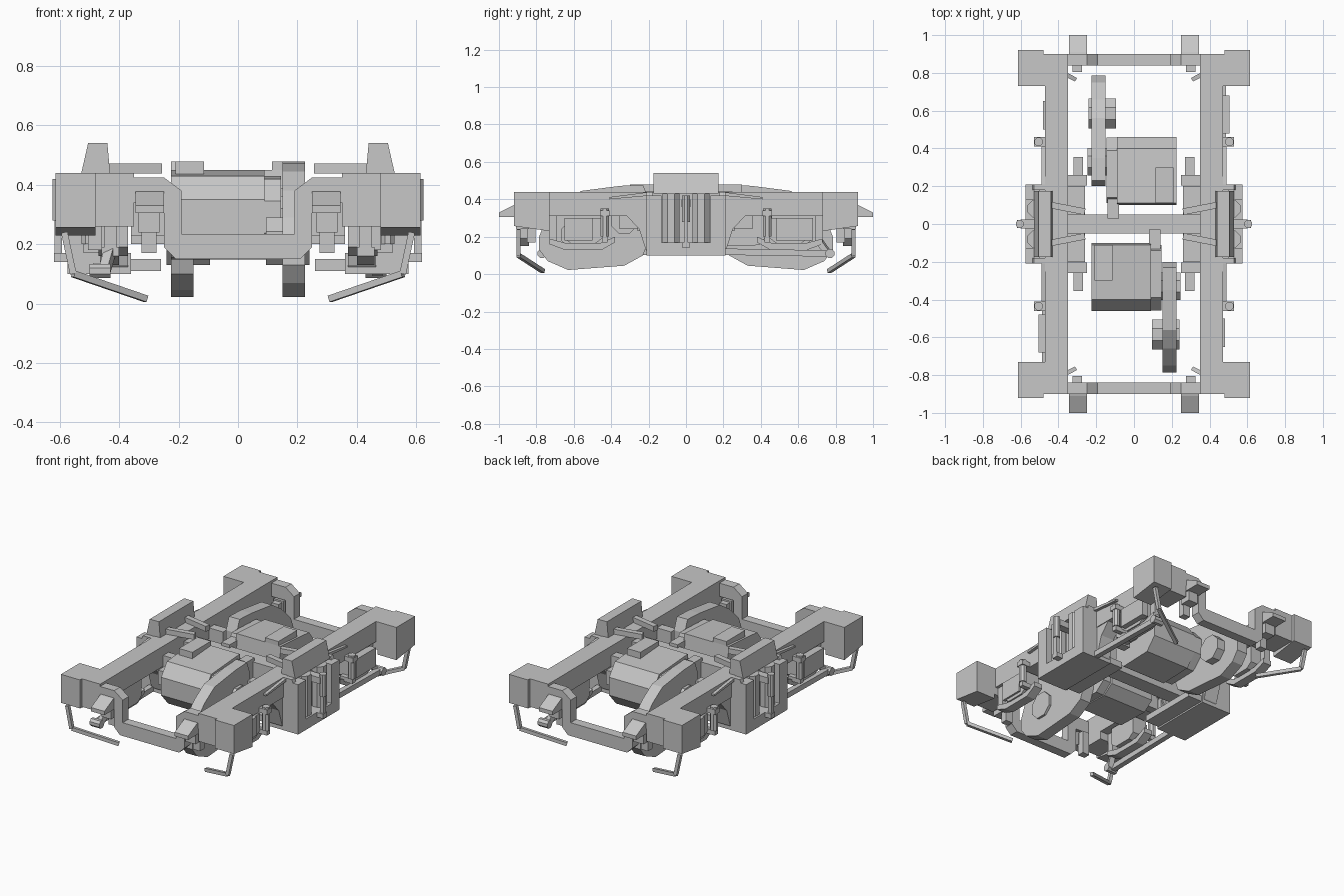
import bpy, bmesh, math
from mathutils import Vector

cube = bpy.data.objects.get("Cube")
if cube:
    bpy.data.objects.remove(cube)

steel = bpy.data.materials.new("steel_grey")
steel.use_nodes = True
GREY = (0.57, 0.57, 0.57, 1)
steel.diffuse_color = GREY
steel.node_tree.nodes["Principled BSDF"].inputs["Base Color"].default_value = GREY

# Ways of repeating a part: mirrored signs for x and y
ONE = [(1, 1)]
SIDES = [(1, 1), (-1, 1)]
ENDS = [(1, 1), (1, -1)]
QUAD = SIDES + [(1, -1), (-1, -1)]
TURN = [(1, 1), (-1, -1)]
OTHER_TURN = [(1, -1), (-1, 1)]


def prism(name, axis, profile, lo, hi, copies=ONE):
    """Extrude a profile along an axis; profile holds the two other axes in order."""
    bm = bmesh.new()
    for sx, sy in copies:
        loops = []
        for d in (lo, hi):
            loop = []
            for a, b in profile:
                x, y, z = {"x": (d, a, b), "y": (a, d, b), "z": (a, b, d)}[axis]
                loop.append(bm.verts.new((x * sx, y * sy, z)))
            loops.append(loop)
        n = len(profile)
        bm.faces.new(loops[0])
        bm.faces.new(loops[1])
        for i in range(n):
            j = (i + 1) % n
            bm.faces.new((loops[0][i], loops[0][j], loops[1][j], loops[1][i]))
    bmesh.ops.recalc_face_normals(bm, faces=bm.faces)
    mesh = bpy.data.meshes.new(name)
    bm.to_mesh(mesh)
    bm.free()
    mesh.materials.append(steel)
    obj = bpy.data.objects.new(name, mesh)
    bpy.context.collection.objects.link(obj)
    return obj


def box(name, x, y, z, copies=ONE):
    return prism(name, "z", [(x[0], y[0]), (x[1], y[0]), (x[1], y[1]), (x[0], y[1])], *z, copies)


def ring(a, b, r, n=8):
    turn = math.pi / n
    return [(a + r * math.cos(turn + 2 * turn * i), b + r * math.sin(turn + 2 * turn * i)) for i in range(n)]


def rod(name, points, w, copies=ONE):
    """Square bar along a path, one skinny box per stretch."""
    for k, (p, q) in enumerate(zip(points, points[1:])):
        p, q = Vector(p), Vector(q)
        turn = (q - p).to_track_quat("Z", "Y")
        mesh = prism(f"{name}_{k + 1}", "z", [(-w, -w), (w, -w), (w, w), (-w, w)], 0, (q - p).length, copies).data
        for i, v in enumerate(mesh.vertices):
            sx, sy = copies[i // 8]
            c = turn @ Vector((v.co.x * sx, v.co.y * sy, v.co.z)) + p
            v.co = (c.x * sx, c.y * sy, c.z)
        bm = bmesh.new()
        bm.from_mesh(mesh)
        bmesh.ops.recalc_face_normals(bm, faces=bm.faces)
        bm.to_mesh(mesh)
        bm.free()


# Main frame: side beams, corner blocks, cross beam
box("side_beam", (0.35, 0.47), (-0.9, 0.9), (0.31, 0.44), SIDES)
prism("corner_block", "x", [(-0.92, 0.44), (-0.92, 0.257), (-0.73, 0.23), (-0.73, 0.44)], 0.48, 0.615, QUAD)
box("corner_neck", (0.35, 0.48), (-0.9, -0.73), (0.26, 0.44), QUAD)
box("cross_beam", (-0.36, 0.36), (-0.05, 0.05), (0.2, 0.39))

# Dropped end beams
half = [(0.36, 0.425), (0.25, 0.425), (0.19, 0.38), (0.19, 0.235)]
under = [(0.21, 0.15), (0.25, 0.19), (0.25, 0.34), (0.36, 0.34)]
drop = half + [(-x, z) for x, z in reversed(half)] + [(-x, z) for x, z in reversed(under)] + under
prism("end_beam", "y", drop, -0.9, -0.84, ENDS)

# Brake units on the end beams and beside the cross beam
prism("outer_brake", "x", [(-0.89, 0.38), (-0.91, 0.375), (-1, 0.33), (-1, 0.305), (-0.89, 0.305)], 0.25, 0.345, QUAD)
box("outer_brake_body", (0.265, 0.335), (-0.91, -0.84), (0.24, 0.33), QUAD)
box("outer_brake_shoe", (0.275, 0.325), (-0.85, -0.805), (0.17, 0.32), QUAD)
box("inner_brake", (0.25, 0.36), (-0.26, -0.205), (0.23, 0.38), QUAD)
box("inner_brake_shoe", (0.27, 0.32), (-0.355, -0.25), (0.24, 0.33), QUAD)

# Central suspension on each side
prism("spring_seat", "y", [(0.43, 0.43), (0.44, 0.54), (0.505, 0.54), (0.53, 0.43)], -0.175, 0.175, SIDES)
prism("suspension_plate", "y", [(0.36, 0.32), (0.43, 0.44), (0.53, 0.44), (0.57, 0.34), (0.575, 0.11), (0.47, 0.11)],
      -0.21, -0.18, QUAD)
prism("arched_gusset", "x", [(-0.46, 0.36), (-0.39, 0.35), (-0.32, 0.315), (-0.25, 0.24), (-0.215, 0.13),
                             (-0.19, 0.1), (-0.19, 0.4), (-0.46, 0.4)], 0.37, 0.465, QUAD)
box("suspension_base", (0.36, 0.575), (-0.21, 0.21), (0.1, 0.17), SIDES)
box("inner_plank", (0.26, 0.37), (-0.2, 0.2), (0.11, 0.15), SIDES)
box("suspension_back", (0.4, 0.47), (-0.19, 0.19), (0.16, 0.44), SIDES)
prism("spring", "z", ring(0.52, 0.08, 0.048), 0.17, 0.43, QUAD)
box("outer_lip", (0.5, 0.575), (-0.21, -0.13), (0.17, 0.42), QUAD)
prism("side_damper", "z", ring(0.605, 0, 0.022), 0.28, 0.42, SIDES)
box("damper_rod", (0.592, 0.618), (-0.012, 0.012), (0.14, 0.3), SIDES)
box("damper_mount", (0.46, 0.6), (-0.025, 0.025), (0.36, 0.4), SIDES)
box("damper_foot", (0.56, 0.62), (-0.02, 0.02), (0.14, 0.17), SIDES)
rod("top_strut", [(0.26, -0.065, 0.455), (0.44, -0.1, 0.455)], 0.017, QUAD)
prism("tapered_link", "x", [(-0.41, 0.4), (-0.19, 0.42), (-0.19, 0.44), (-0.41, 0.412)], 0.46, 0.49, QUAD)

# Axle boxes and their dampers
prism("axle_box", "x", [(-0.65, 0.3), (-0.65, 0.19), (-0.61, 0.16), (-0.49, 0.16), (-0.45, 0.19), (-0.45, 0.3)],
      0.37, 0.47, QUAD)
box("axle_box_cover", (0.46, 0.482), (-0.65, -0.5), (0.18, 0.3), TURN)
box("wide_axle_box_cover", (0.46, 0.505), (-0.68, -0.48), (0.18, 0.3), OTHER_TURN)
prism("axle_cradle", "x", [(-0.73, 0.19), (-0.73, 0.16), (-0.65, 0.13), (-0.45, 0.13), (-0.38, 0.17), (-0.38, 0.2),
                           (-0.46, 0.165), (-0.64, 0.165)], 0.4, 0.46, QUAD)
box("axle_hanger", (0.41, 0.45), (-0.73, -0.69), (0.16, 0.32), QUAD)
prism("axle_damper", "z", ring(0.505, -0.435, 0.024), 0.2, 0.35, QUAD)
box("axle_damper_mount", (0.46, 0.53), (-0.46, -0.41), (0.31, 0.34), QUAD)
box("axle_damper_foot", (0.43, 0.52), (-0.45, -0.42), (0.17, 0.2), QUAD)

# Link rods at two opposite corners
rod("link_rod", [(0.47, -0.2, 0.12), (0.47, -0.77, 0.11)], 0.017, OTHER_TURN)
prism("link_eye", "x", ring(-0.77, 0.11, 0.026), 0.43, 0.5, OTHER_TURN)
rod("link_hanger", [(0.45, -0.76, 0.11), (0.43, -0.71, 0.18)], 0.016, OTHER_TURN)

# Guard irons below the corners
rod("guard_iron", [(0.585, -0.895, 0.24), (0.555, -0.895, 0.1), (0.31, -0.765, 0.016)], 0.011, QUAD)

# Drive motors, turned half round for the other end
prism("motor", "x", [(-0.1, 0.36), (-0.11, 0.45), (-0.4, 0.43), (-0.46, 0.35), (-0.46, 0.235), (-0.39, 0.155),
                     (-0.17, 0.148), (-0.1, 0.2)], -0.225, 0.09, TURN)
prism("motor_end", "x", [(-0.11, 0.35), (-0.14, 0.43), (-0.39, 0.42), (-0.458, 0.345), (-0.458, 0.237), (-0.38, 0.16),
                         (-0.18, 0.155), (-0.11, 0.21)], 0.08, 0.145, TURN)
box("motor_lid", (-0.21, -0.115), (-0.3, -0.11), (0.43, 0.478), TURN)
box("motor_bracket", (0.08, 0.14), (-0.15, -0.03), (0.29, 0.41), TURN)

# Gear cases with their axle and pinion bosses
prism("gear_case", "x", [(-0.2, 0.4), (-0.23, 0.478), (-0.35, 0.472), (-0.56, 0.445), (-0.66, 0.38), (-0.75, 0.29),
                         (-0.785, 0.2), (-0.785, 0.13), (-0.74, 0.07), (-0.63, 0.022), (-0.33, 0.045), (-0.23, 0.1),
                         (-0.2, 0.18)], 0.15, 0.225, TURN)
prism("axle_boss", "x", ring(-0.585, 0.21, 0.086), 0.095, 0.24, TURN)
prism("pinion_boss", "x", ring(-0.33, 0.29, 0.078), 0.14, 0.245, TURN)
